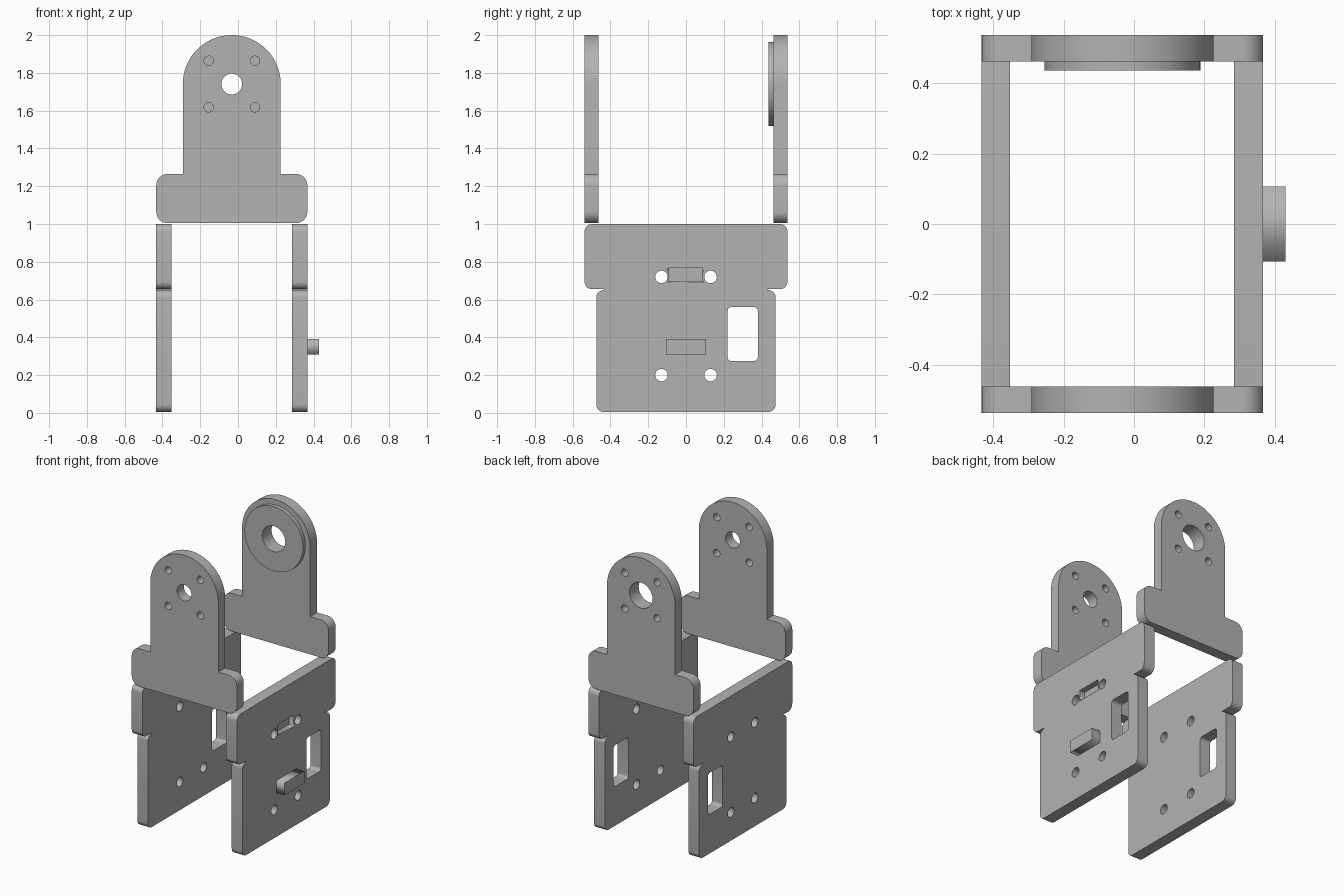
import bpy, bmesh, math
from mathutils import Vector, Matrix

if "Cube" in bpy.data.objects:
    bpy.data.objects.remove(bpy.data.objects["Cube"], do_unlink=True)

grey = bpy.data.materials.new("plain grey")
grey.use_nodes = True
COLOUR = (0.45, 0.45, 0.45, 1)
grey.diffuse_color = COLOUR
grey.node_tree.nodes["Principled BSDF"].inputs["Base Color"].default_value = COLOUR

# Local (u, v, depth) to world axes
SIDE = Matrix(((0, 0, 1, 0), (1, 0, 0, 0), (0, 1, 0, 0), (0, 0, 0, 1)))   # u=y, v=z, depth=x
FACE = Matrix(((1, 0, 0, 0), (0, 0, 1, 0), (0, 1, 0, 0), (0, 0, 0, 1)))   # u=x, v=z, depth=y


def rounded(corners):
    """Outline from (u, v, radius) corners."""
    pts = []
    for i, (u, v, r) in enumerate(corners):
        p = Vector((u, v))
        if r == 0:
            pts.append(p)
            continue
        a = (Vector(corners[i - 1][:2]) - p).normalized()
        b = (Vector(corners[(i + 1) % len(corners)][:2]) - p).normalized()
        centre = p + (a + b) * r            # every corner is square
        steps = 24 if r > 0.1 else 8
        for k in range(steps + 1):
            t = k / steps * math.pi / 2
            pts.append(centre - b * r * math.cos(t) - a * r * math.sin(t))
    return [p for i, p in enumerate(pts) if (p - pts[i - 1]).length > 1e-4]


def box(u0, u1, v0, v1, r=0):
    return rounded([(u0, v0, r), (u1, v0, r), (u1, v1, r), (u0, v1, r)])


def circle(u, v, r, n=32):
    return [Vector((u + r * math.cos(math.tau * k / n), v + r * math.sin(math.tau * k / n)))
            for k in range(n)]


def plate(name, loops, depth, axes):
    """Extrude an outline with holes between two depths."""
    curve = bpy.data.curves.new(name, 'CURVE')
    curve.dimensions = '2D'
    curve.fill_mode = 'BOTH'
    curve.extrude = (depth[1] - depth[0]) / 2
    for loop in loops:
        spline = curve.splines.new('POLY')
        spline.points.add(len(loop) - 1)
        for point, p in zip(spline.points, loop):
            point.co = (p.x, p.y, 0, 1)
        spline.use_cyclic_u = True
    temp = bpy.data.objects.new(name + " outline", curve)
    bpy.context.collection.objects.link(temp)
    bpy.context.view_layer.update()
    mesh = bpy.data.meshes.new_from_object(temp.evaluated_get(bpy.context.evaluated_depsgraph_get()))
    bpy.data.objects.remove(temp, do_unlink=True)
    bm = bmesh.new()
    bm.from_mesh(mesh)
    bm.transform(axes @ Matrix.Translation((0, 0, sum(depth) / 2)))
    bmesh.ops.remove_doubles(bm, verts=bm.verts, dist=1e-5)
    bmesh.ops.recalc_face_normals(bm, faces=bm.faces)
    bm.to_mesh(mesh)
    bm.free()
    mesh.materials.clear()
    mesh.materials.append(grey)
    obj = bpy.data.objects.new(name, mesh)
    bpy.context.collection.objects.link(obj)
    return obj


def smooth(obj):
    bpy.ops.object.select_all(action='DESELECT')
    obj.select_set(True)
    bpy.context.view_layer.objects.active = obj
    bpy.ops.object.shade_smooth_by_angle(angle=math.radians(30))


# Side plates: wide upper band, narrower body, screw holes and a window
R = 0.04
half = [(0.475, 0.005, R), (0.475, 0.65, R), (0.475 - R, 0.65, 0),
        (0.475 - R, 0.655, 0), (0.537, 0.655, R), (0.537, 1.0, R)]
side_outline = rounded(half + [(-u, v, r) for u, v, r in reversed(half)])
side_holes = [circle(y, z, 0.033) for y in (-0.13, 0.13) for z in (0.2, 0.72)]
window = box(0.22, 0.38, 0.275, 0.56, 0.02)
side_loops = [side_outline, window] + side_holes
right_plate = plate("right_side_plate", side_loops, (-0.433, -0.352), SIDE)
left_plate = plate("left_side_plate", side_loops, (0.285, 0.367), SIDE)

# Blind slot and peg on the outer face of the left plate
cutter = plate("slot_cutter", [box(-0.09, 0.087, 0.695, 0.77)], (0.327, 0.4), SIDE)
cutter.hide_render = True
cutter.hide_set(True)
cut = left_plate.modifiers.new("slot", 'BOOLEAN')
cut.operation = 'DIFFERENCE'
cut.solver = 'EXACT'
cut.object = cutter
plate("peg", [box(-0.107, 0.107, 0.308, 0.392)], (0.367, 0.43), SIDE)

# Upright brackets: rounded foot and a round-topped tab
CX, CZ, TAB = -0.033, 1.741, 0.259
F = 0.06
arm = [(CX + 0.4, 1.005, F), (CX + 0.4, 1.265, F), (CX + TAB, 1.265, 0), (CX + TAB, 2.0, TAB)]
bracket_outline = rounded(arm + [(2 * CX - u, v, r) for u, v, r in reversed(arm)])
screws = [circle(CX + i * 0.123, CZ + j * 0.123, 0.025, 24) for i in (-1, 1) for j in (-1, 1)]
front = plate("front_bracket", [bracket_outline, circle(CX, CZ, 0.055)] + screws,
              (-0.537, -0.462), FACE)
back = plate("back_bracket", [bracket_outline, circle(CX, CZ, 0.088)] + screws,
             (0.462, 0.537), FACE)

# Raised ring on the inner face of the back bracket
ring = plate("bearing_ring", [circle(CX, CZ, 0.222, 64), circle(CX, CZ, 0.088)],
             (0.436, 0.462), FACE)

for obj in (right_plate, left_plate, front, back, ring):
    smooth(obj)
